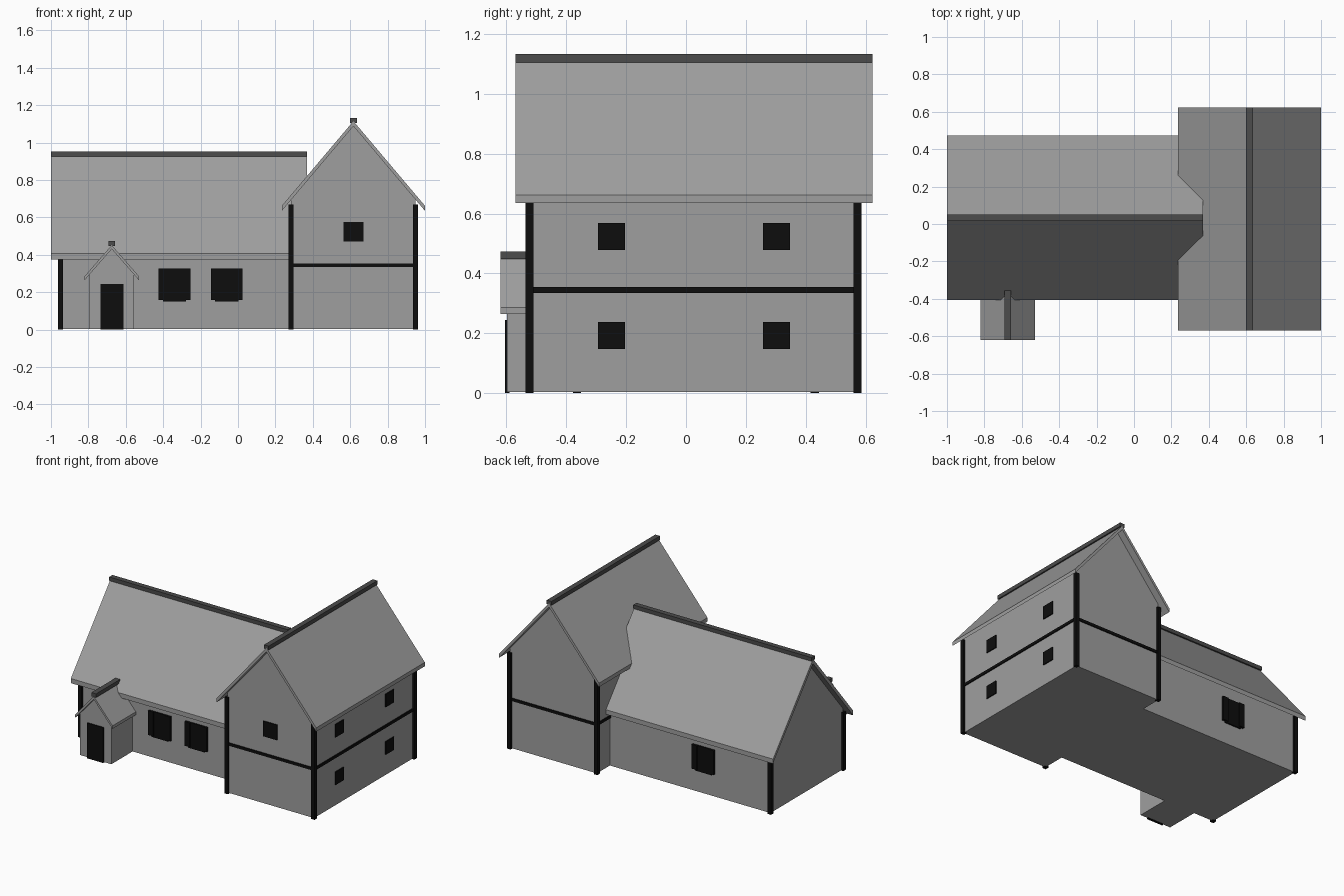
import bpy, bmesh

if "Cube" in bpy.data.objects:
    bpy.data.objects.remove(bpy.data.objects["Cube"])


def material(name, value):
    m = bpy.data.materials.new(name)
    m.diffuse_color = (value, value, value, 1)
    m.use_nodes = True
    m.node_tree.nodes["Principled BSDF"].inputs["Base Color"].default_value = m.diffuse_color
    return m


GREY = material("light grey", 0.345)
DARK = material("dark grey", 0.072)
BLACK = material("near black", 0.004)


def finish(name, bm, mat):
    bmesh.ops.recalc_face_normals(bm, faces=bm.faces)
    me = bpy.data.meshes.new(name)
    bm.to_mesh(me)
    bm.free()
    me.materials.append(mat)
    ob = bpy.data.objects.new(name, me)
    bpy.context.collection.objects.link(ob)
    return ob


def extrude(name, profile, axis, a, b, mat):
    """Extrude a (side, z) profile along 'x' or 'y' from a to b."""
    bm = bmesh.new()

    def ring(t):
        return [bm.verts.new((t, s, z) if axis == 'x' else (s, t, z)) for s, z in profile]
    r0, r1 = ring(a), ring(b)
    n = len(profile)
    bm.faces.new(r0)
    bm.faces.new(r1)
    for i in range(n):
        j = (i + 1) % n
        bm.faces.new((r0[i], r0[j], r1[j], r1[i]))
    return finish(name, bm, mat)


def box(name, x0, x1, y0, y1, z0, z1, mat):
    return extrude(name, [(x0, z0), (x1, z0), (x1, z1), (x0, z1)], 'y', y0, y1, mat)


def gabled(name, axis, c, half_wall, half_roof, eave, apex, thick, wall, roof, cap, cap_z):
    """Pentagon walls, a chevron roof slab and a ridge cap; eave/apex are top heights."""
    slope = (apex - eave) / half_roof
    wall_top = apex - thick - slope * half_wall
    extrude(name + "_walls", [(c - half_wall, 0.004), (c + half_wall, 0.004),
                              (c + half_wall, wall_top), (c, apex - thick),
                              (c - half_wall, wall_top)], axis, *wall, GREY)
    extrude(name + "_roof", [(c - half_roof, eave), (c, apex), (c + half_roof, eave),
                             (c + half_roof, eave - thick), (c, apex - thick),
                             (c - half_roof, eave - thick)], axis, *roof, GREY)
    w, (z0, z1) = 0.018, cap_z
    extrude(name + "_ridge_cap", [(c - w, z0), (c + w, z0), (c + w, z1), (c - w, z1)],
            axis, *cap, DARK)


# Three gabled volumes
gabled("hall", 'x', 0.033, 0.397, 0.44, 0.408, 0.935, 0.032,
       (-0.95, 0.33), (-1.0, 0.37), (-1.0, 0.37), (0.926, 0.952))
gabled("tower", 'y', 0.617, 0.333, 0.383, 0.662, 1.115, 0.027,
       (-0.522, 0.573), (-0.57, 0.622), (-0.57, 0.622), (1.105, 1.132))
gabled("porch", 'y', -0.675, 0.12, 0.145, 0.286, 0.452, 0.021,
       (-0.597, -0.35), (-0.62, -0.35), (-0.62, -0.355), (0.448, 0.474))

# Corner posts
H = 0.0135
for x in (0.284, 0.95):
    for y in (-0.522, 0.573):
        box("tower_post", x - H, x + H, y - H, y + H, 0, 0.668, BLACK)
for y in (-0.364, 0.43):
    box("hall_post", -0.95 - H, -0.95 + H, y - H, y + H, 0, 0.405, BLACK)

# Floor beams around the tower
B = 0.007
for y in (-0.522, 0.573):
    box("tower_beam", 0.284, 0.95, y - B, y + B, 0.335, 0.354, BLACK)
for x in (0.284, 0.95):
    box("tower_beam", x - B, x + B, -0.522, 0.573, 0.335, 0.354, BLACK)

# Tower windows
box("tower_front_window", 0.564, 0.67, -0.53, -0.515, 0.472, 0.577, BLACK)
for y in (-0.249, 0.302):
    for z in (0.193, 0.523):
        box("tower_side_window", 0.945, 0.957, y - 0.045, y + 0.045, z - 0.045, z + 0.045, BLACK)

# Hall windows: centre pane with a shutter on each side
for x, y, s in ((-0.34, -0.364, -1), (-0.06, -0.364, -1), (-0.44, 0.43, 1)):
    ya, yb = sorted((y - s * 0.005, y + s * 0.01))
    box("hall_window", x - 0.062, x + 0.062, ya, yb, 0.15, 0.328, BLACK)
    for k in (-1, 1):
        ya, yb = sorted((y - s * 0.005, y + s * 0.017))
        xa, xb = sorted((x + k * 0.045, x + k * 0.085))
        box("hall_shutter", xa, xb, ya, yb, 0.16, 0.328, BLACK)

# Porch door
box("porch_door", -0.736, -0.612, -0.605, -0.59, 0, 0.245, BLACK)
